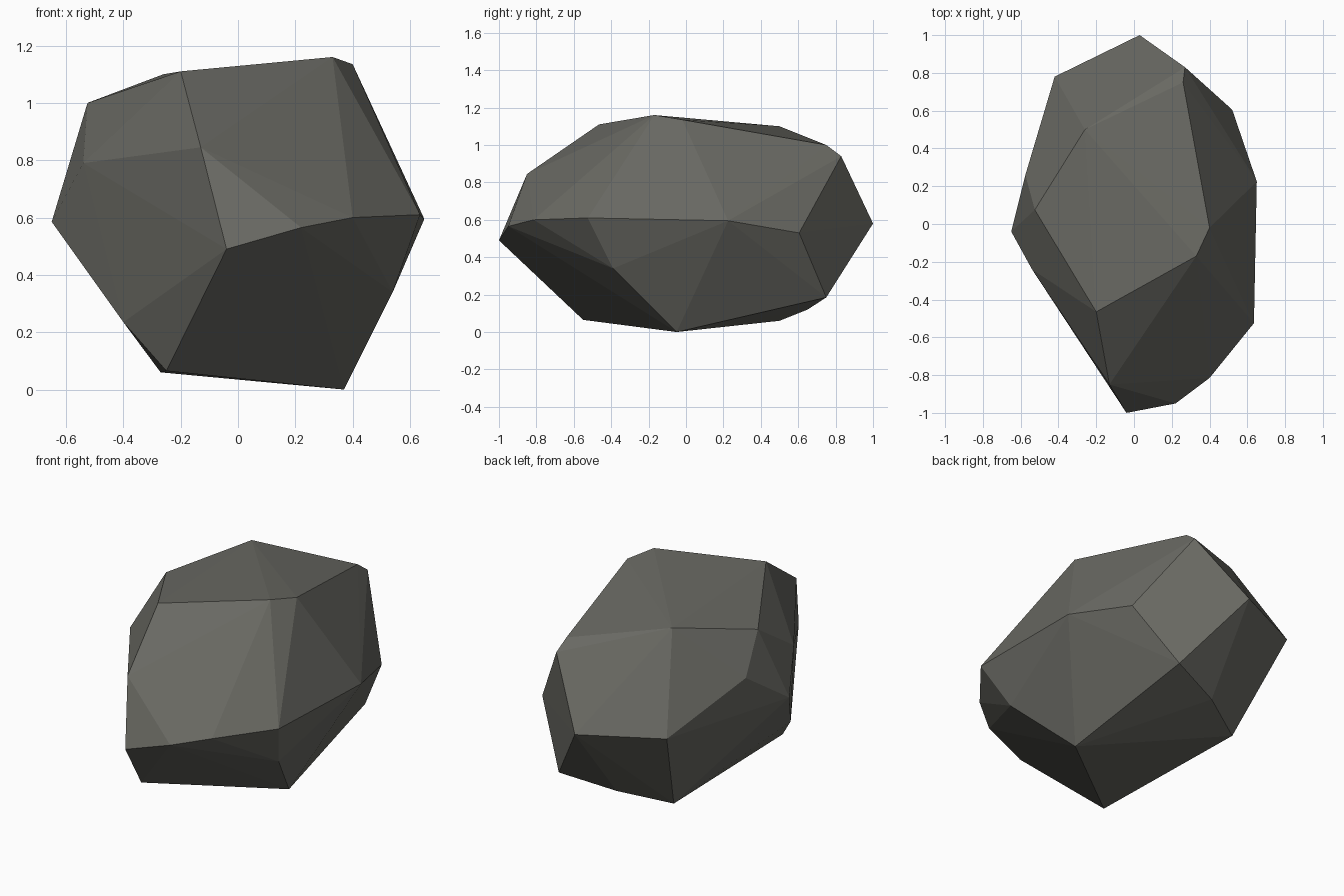
import bpy, bmesh

if "Cube" in bpy.data.objects:
    bpy.data.objects.remove(bpy.data.objects["Cube"])

# Faceted boulder: convex hull stretched over its corner points, in rings by height
top_ring = [(-.20, -.465, 1.11), (.33, -.17, 1.16), (.40, -.02, 1.135),
            (.26, .75, 1.0), (-.26, .50, 1.10), (-.525, .075, 1.0)]
shoulder_ring = [(-.13, -.85, .845), (.27, .83, .94),
                 (-.575, .26, .795), (-.54, -.24, .79)]
waist_ring = [(-.04, -1.0, .49), (.22, -.95, .565), (.40, -.815, .60),
              (.635, -.525, .61), (.65, .225, .595), (.52, .605, .53),
              (.03, 1.0, .58), (-.42, .78, .59), (-.50, .435, .55),
              (-.65, -.04, .585)]
base_ring = [(-.25, -.55, .065), (.37, -.05, 0), (.54, -.39, .34),
             (.31, .75, .185), (0, .65, .12), (-.27, .50, .06),
             (-.40, -.41, .235)]

bm = bmesh.new()
for p in top_ring + shoulder_ring + waist_ring + base_ring:
    bm.verts.new(p)
bmesh.ops.convex_hull(bm, input=bm.verts[:])
loose = [v for v in bm.verts if not v.link_faces]
bmesh.ops.delete(bm, geom=loose, context='VERTS')
bmesh.ops.recalc_face_normals(bm, faces=bm.faces[:])

mesh = bpy.data.meshes.new("boulder")
bm.to_mesh(mesh)
bm.free()

# Single dark stone colour, flat shaded
stone = bpy.data.materials.new("dark_grey_stone")
stone.diffuse_color = (.14, .14, .123, 1)
stone.use_nodes = True
stone.node_tree.nodes["Principled BSDF"].inputs["Base Color"].default_value = stone.diffuse_color
mesh.materials.append(stone)
boulder = bpy.data.objects.new("boulder", mesh)
bpy.context.collection.objects.link(boulder)
